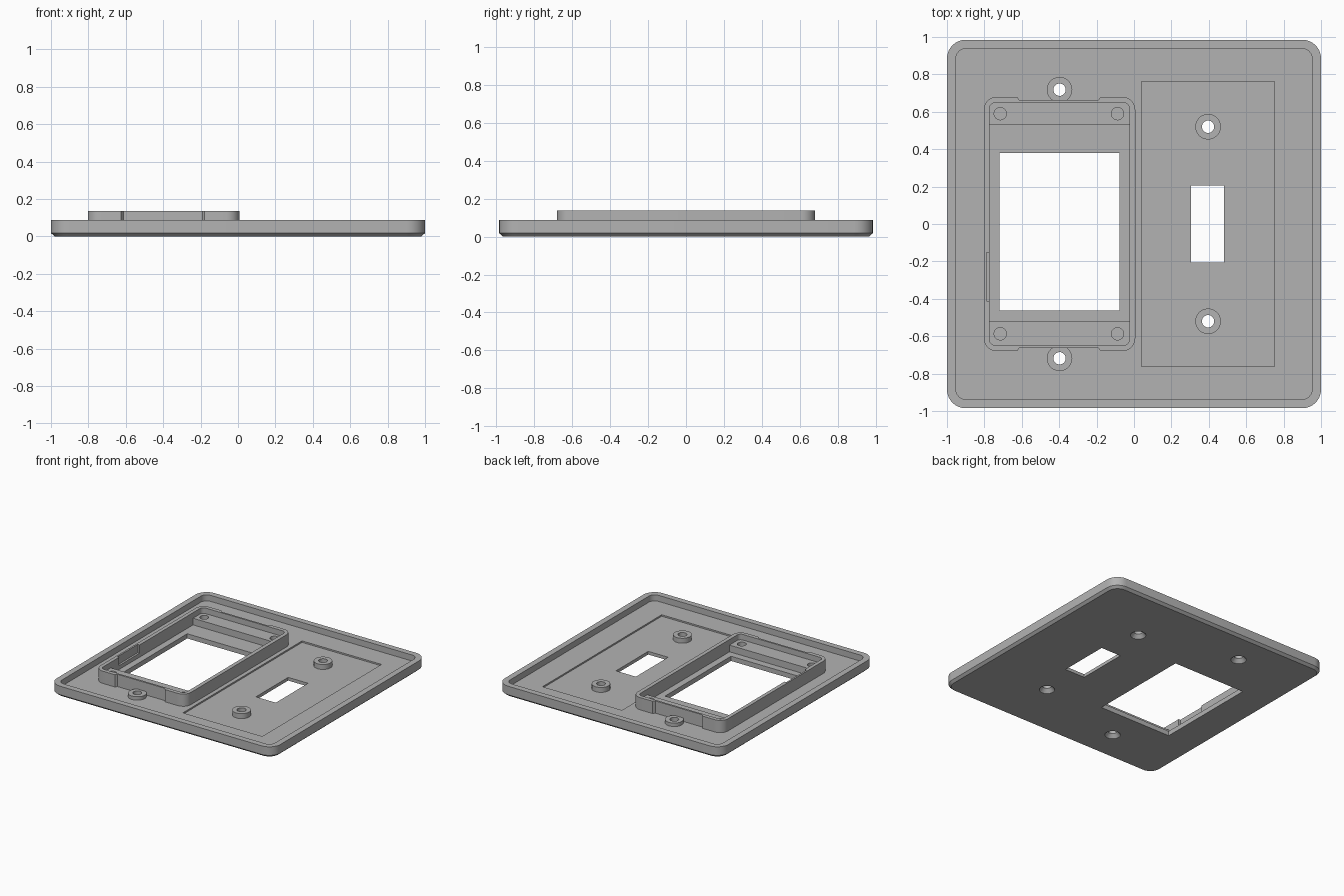
import bpy, bmesh, math
from mathutils import Vector

if "Cube" in bpy.data.objects:
    bpy.data.objects.remove(bpy.data.objects["Cube"], do_unlink=True)

grey = bpy.data.materials.new("light grey plastic")
grey.use_nodes = True
grey.diffuse_color = (0.45, 0.45, 0.45, 1)
grey.node_tree.nodes["Principled BSDF"].inputs["Base Color"].default_value = grey.diffuse_color

FLOOR, RIM, TOP = 0.038, 0.087, 0.137
LEDGE, BOSS = 0.092, 0.066


def outline(x0, x1, y0, y1, r=0.0, steps=8):
    """Rectangle outline with rounded corners."""
    if r == 0:
        return [(x0, y0), (x1, y0), (x1, y1), (x0, y1)]
    pts = []
    corners = [(x1 - r, y1 - r), (x0 + r, y1 - r), (x0 + r, y0 + r), (x1 - r, y0 + r)]
    for k, (cx, cy) in enumerate(corners):
        for i in range(steps + 1):
            a = math.pi / 2 * (k + i / steps)
            pts.append((cx + r * math.cos(a), cy + r * math.sin(a)))
    return pts


def circle(x, y, r, n=32):
    return [(x + r * math.cos(2 * math.pi * i / n), y + r * math.sin(2 * math.pi * i / n))
            for i in range(n)]


def loft(name, layers):
    """Closed solid through stacked (outline, z) layers."""
    bm = bmesh.new()
    rings = [[bm.verts.new((x, y, z)) for x, y in pts] for pts, z in layers]
    n = len(rings[0])
    for a, b in zip(rings, rings[1:]):
        for i in range(n):
            j = (i + 1) % n
            bm.faces.new((a[i], a[j], b[j], b[i]))
    bm.faces.new(rings[0][::-1])
    bm.faces.new(rings[-1])
    bmesh.ops.recalc_face_normals(bm, faces=bm.faces)
    mesh = bpy.data.meshes.new(name)
    bm.to_mesh(mesh)
    bm.free()
    mesh.materials.append(grey)
    ob = bpy.data.objects.new(name, mesh)
    bpy.context.collection.objects.link(ob)
    return ob


def prism(name, pts, z0, z1):
    return loft(name, [(pts, z0), (pts, z1)])


def cut(target, *cutters):
    """Subtract each cutter and remove it."""
    bpy.context.view_layer.objects.active = target
    for c in cutters:
        mod = target.modifiers.new("cut", 'BOOLEAN')
        mod.operation, mod.solver, mod.object = 'DIFFERENCE', 'EXACT', c
        bpy.ops.object.modifier_apply(modifier=mod.name)
        bpy.data.objects.remove(c, do_unlink=True)


def screw_cutter(x, y):
    """Through hole with a countersink on the show face."""
    return loft("screw_cutter", [(circle(x, y, 0.058), -0.01), (circle(x, y, 0.056), 0.004),
                                 (circle(x, y, 0.033), 0.03), (circle(x, y, 0.033), 0.2)])


screws = [(-0.398, 0.718), (-0.398, -0.718), (0.396, 0.52), (0.396, -0.52)]
parts = []

# Wall plate: chamfered tray with shallow panel recess and two openings
edge = outline(-1, 1, -0.985, 0.985, 0.1)
plate = loft("wall_plate", [(outline(-0.98, 0.98, -0.965, 0.965, 0.08), 0), (edge, 0.018), (edge, RIM)])
cut(plate,
    prism("tray", outline(-0.952, 0.952, -0.937, 0.937, 0.052), FLOOR, 0.3),
    prism("panel_recess", outline(0.04, 0.75, -0.761, 0.761), FLOOR - 0.012, 0.3),
    prism("device_opening", outline(-0.72, -0.078, -0.463, 0.38), -0.1, 0.3),
    prism("toggle_opening", outline(0.304, 0.482, -0.206, 0.206), -0.1, 0.3),
    *[screw_cutter(x, y) for x, y in screws])
parts.append(plate)

# Raised frame around the large opening, thinned beside the screws
frame = prism("device_frame", outline(-0.803, 0.007, -0.68, 0.68, 0.07), FLOOR - 0.004, TOP)
cut(frame, prism("frame_hollow", outline(-0.773, -0.025, -0.648, 0.648, 0.03), -0.1, 0.3))
for s in (1, -1):
    relief = [(-0.625, s * 0.7), (-0.625, s * 0.68), (-0.613, s * 0.663),
              (-0.19, s * 0.663), (-0.178, s * 0.68), (-0.178, s * 0.7)]
    cut(frame, prism("frame_relief", relief, -0.1, 0.3))
cut(frame, prism("side_slot", outline(-0.789, -0.76, -0.413, -0.152), 0.07, 0.3))
parts.append(frame)

# Ledges with blind pin holes at both ends of the frame
for name, y0, y1, hy in (("back_ledge", 0.53, 0.655, 0.59), ("front_ledge", -0.655, -0.52, -0.587)):
    ledge = prism(name, outline(-0.78, -0.018, y0, y1), FLOOR - 0.004, LEDGE)
    cut(ledge, *[prism("pin_hole", circle(x, hy, 0.033), FLOOR, 0.3) for x in (-0.715, -0.088)])
    parts.append(ledge)

# Screw bosses
for i, (x, y) in enumerate(screws):
    boss = prism("screw_boss_%d" % (i + 1), circle(x, y, 0.068, 40), 0.024, BOSS)
    cut(boss, screw_cutter(x, y))
    parts.append(boss)

bpy.ops.object.select_all(action='DESELECT')
for ob in parts:
    ob.select_set(True)
bpy.context.view_layer.objects.active = plate
bpy.ops.object.shade_smooth_by_angle(angle=math.radians(30))
